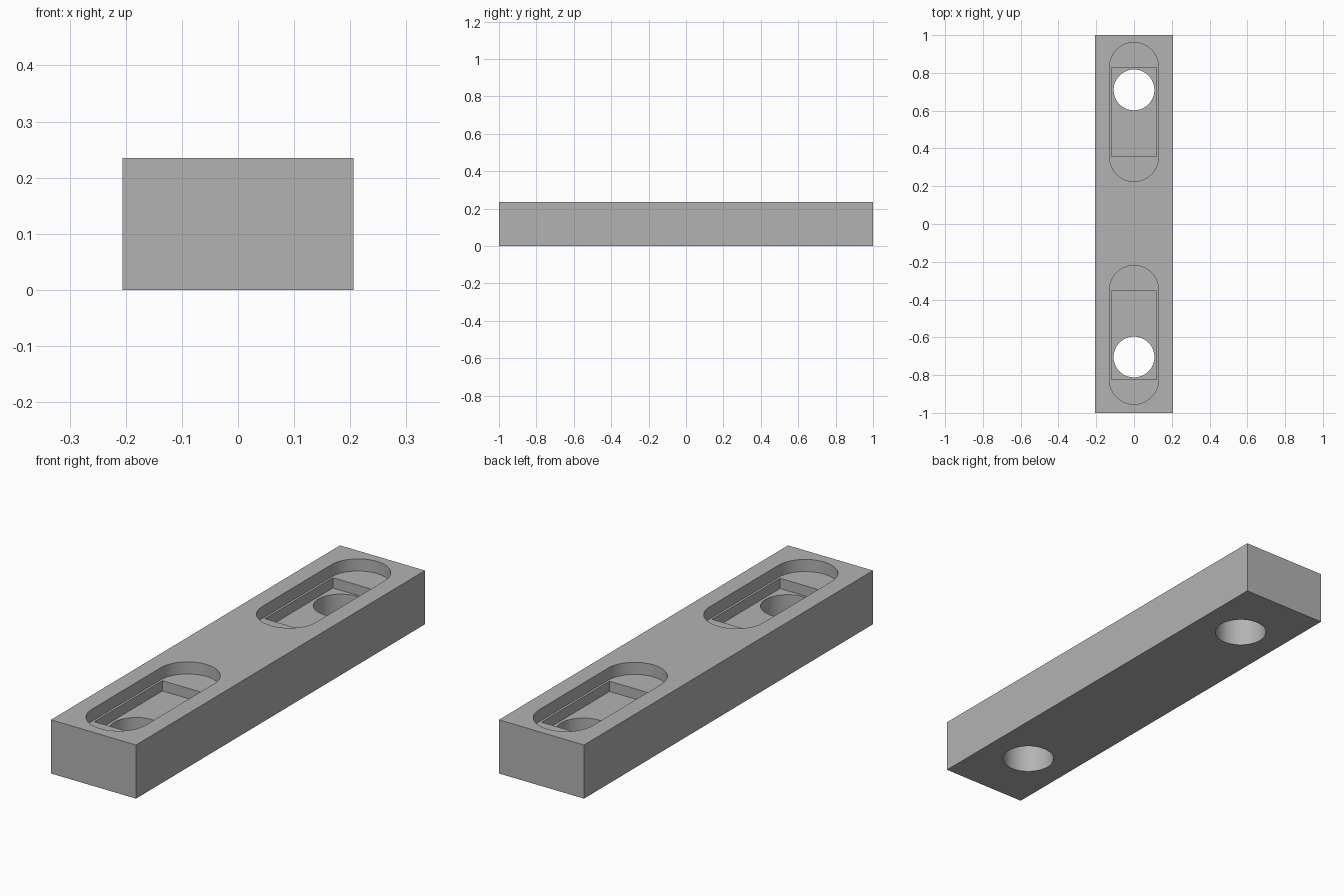
import bpy, bmesh, math

if "Cube" in bpy.data.objects:
    bpy.data.objects.remove(bpy.data.objects["Cube"], do_unlink=True)

WIDTH, LENGTH, HEIGHT = 0.412, 2.0, 0.235
SLOT_R, SLOT_STRAIGHT, SLOT_DEPTH = 0.13, 0.475, 0.053
POCKET_W, POCKET_L, POCKET_DEPTH = 0.24, 0.47, 0.045
HOLE_R = 0.108
SHIFT = 0.003  # both recesses sit slightly toward the back

grey = bpy.data.materials.new("plain_grey")
grey.use_nodes = True
grey.diffuse_color = (0.45, 0.45, 0.45, 1)
grey.node_tree.nodes["Principled BSDF"].inputs["Base Color"].default_value = (0.45, 0.45, 0.45, 1)


def prism(name, outline, z0, z1):
    """Extrude a flat outline from z0 up to z1."""
    bm = bmesh.new()
    face = bm.faces.new([bm.verts.new((x, y, z0)) for x, y in outline])
    ext = bmesh.ops.extrude_face_region(bm, geom=[face])
    top = [v for v in ext["geom"] if isinstance(v, bmesh.types.BMVert)]
    bmesh.ops.translate(bm, verts=top, vec=(0, 0, z1 - z0))
    bmesh.ops.recalc_face_normals(bm, faces=bm.faces)
    mesh = bpy.data.meshes.new(name)
    bm.to_mesh(mesh)
    bm.free()
    mesh.materials.append(grey)
    obj = bpy.data.objects.new(name, mesh)
    bpy.context.collection.objects.link(obj)
    return obj


def rectangle(cy, w, l):
    return [(sx * w / 2, cy + sy * l / 2) for sx, sy in ((-1, -1), (1, -1), (1, 1), (-1, 1))]


def arc(cy, r, start, sweep, n):
    return [(r * math.cos(start + sweep * i / n), cy + r * math.sin(start + sweep * i / n))
            for i in range(n + 1)]


def stadium(cy, r, straight):
    return (arc(cy + straight / 2, r, 0, math.pi, 32)
            + arc(cy - straight / 2, r, math.pi, math.pi, 32))


# Bar body
bar = prism("bar", rectangle(0, WIDTH, LENGTH), 0, HEIGHT)

# Stepped recess and through hole at each end
above = HEIGHT + 0.1
slot_floor = HEIGHT - SLOT_DEPTH
cutters = []
for side, end in ((-1, "front"), (1, "back")):
    middle = side * 0.59 + SHIFT
    hole_y = side * 0.707 + SHIFT
    cutters += [
        prism(end + "_slot_cutter", stadium(middle, SLOT_R, SLOT_STRAIGHT), slot_floor, above),
        prism(end + "_pocket_cutter", rectangle(middle, POCKET_W, POCKET_L),
              slot_floor - POCKET_DEPTH, above),
        prism(end + "_hole_cutter", arc(hole_y, HOLE_R, 0, math.tau, 64)[:-1], -0.1, above),
    ]

bpy.ops.object.select_all(action="DESELECT")
bar.select_set(True)
bpy.context.view_layer.objects.active = bar
for cutter in cutters:
    cutter.hide_render = True
    mod = bar.modifiers.new(cutter.name, "BOOLEAN")
    mod.operation = "DIFFERENCE"
    mod.solver = "EXACT"
    mod.object = cutter
    bpy.ops.object.modifier_apply(modifier=mod.name)
for cutter in cutters:
    bpy.data.objects.remove(cutter, do_unlink=True)

# Smooth round walls, crisp edges
bpy.ops.object.shade_smooth_by_angle(angle=math.radians(30))
